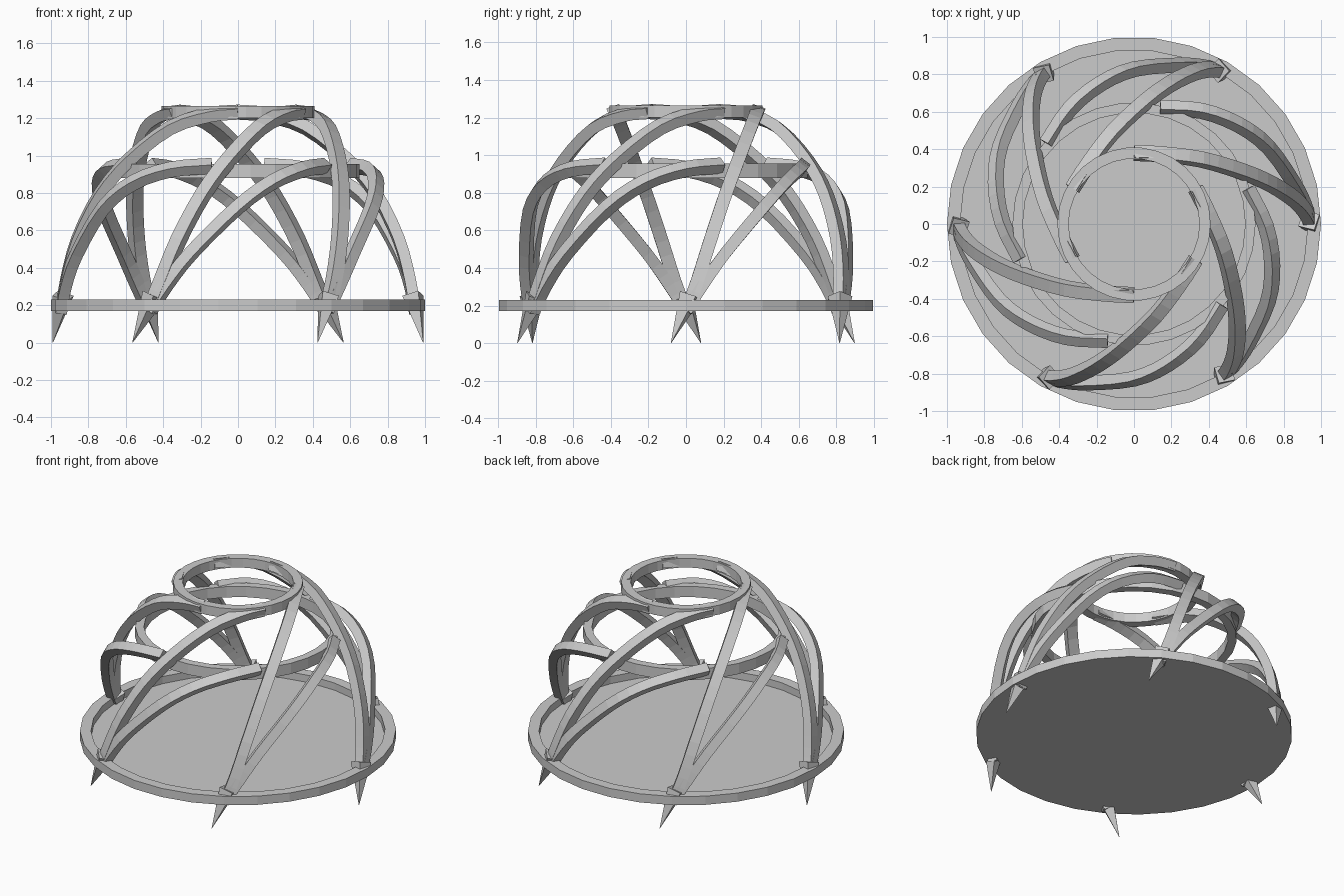
import bpy, bmesh, math
from mathutils import Vector, Matrix

if "Cube" in bpy.data.objects:
    bpy.data.objects.remove(bpy.data.objects["Cube"])


def make_object(name, bm):
    bmesh.ops.recalc_face_normals(bm, faces=bm.faces)
    me = bpy.data.meshes.new(name)
    bm.to_mesh(me)
    bm.free()
    ob = bpy.data.objects.new(name, me)
    bpy.context.collection.objects.link(ob)
    return ob


def ring(name, profile, sides):
    # revolve a closed (radius, z) profile about the z axis
    bm = bmesh.new()
    loops = []
    for i in range(sides):
        a = 2 * math.pi * i / sides
        loops.append([bm.verts.new((r * math.cos(a), r * math.sin(a), z)) for r, z in profile])
    n = len(profile)
    for i in range(sides):
        p, q = loops[i], loops[(i + 1) % sides]
        for j in range(n):
            k = (j + 1) % n
            bm.faces.new((p[j], q[j], q[k], p[k]))
    return make_object(name, bm)


def smooth_path(pts, steps=3):
    # Catmull-Rom through the control points
    p = [Vector(v) for v in pts]
    p = [2 * p[0] - p[1]] + p + [2 * p[-1] - p[-2]]
    out = []
    for i in range(1, len(p) - 2):
        a, b, c, d = p[i - 1:i + 3]
        for s in range(steps):
            t = s / steps
            out.append(0.5 * (2 * b + (c - a) * t + (2 * a - 5 * b + 4 * c - d) * t * t
                              + (3 * b - a - 3 * c + d) * t ** 3))
    out.append(p[-2])
    return out


def arm(name, pts, normal, width, depth, angle):
    # square bar swept along an arch lying in a tilted plane
    path = smooth_path(pts)
    normal = Vector(normal).normalized()
    bm = bmesh.new()
    loops = []
    for i, c in enumerate(path):
        t = (path[min(i + 1, len(path) - 1)] - path[max(i - 1, 0)]).normalized()
        v = t.cross(normal).normalized()
        u = v.cross(t).normalized()
        loops.append([bm.verts.new(c + u * sx * width / 2 + v * sy * depth / 2)
                      for sx, sy in ((-1, -1), (1, -1), (1, 1), (-1, 1))])
    for p, q in zip(loops, loops[1:]):
        for j in range(4):
            k = (j + 1) % 4
            bm.faces.new((p[j], p[k], q[k], q[j]))
    bm.faces.new(loops[0])
    bm.faces.new(loops[-1])
    bm.transform(Matrix.Rotation(angle, 4, 'Z'))
    return make_object(name, bm)


def spike(name, base, tip, radius, angle):
    # four-sided pointed foot
    base, tip = Vector(base), Vector(tip)
    d = tip - base
    bm = bmesh.new()
    bmesh.ops.create_cone(bm, cap_ends=True, segments=4, radius1=radius, radius2=0.001, depth=d.length)
    rot = d.to_track_quat('Z', 'Y').to_matrix().to_4x4()
    bm.transform(Matrix.Translation((base + tip) / 2) @ rot)
    bm.transform(Matrix.Rotation(angle, 4, 'Z'))
    return make_object(name, bm)


# base tray: rim and thin floor
ring("base_rim", [(0.93, 0.17), (1.0, 0.17), (1.0, 0.23), (0.93, 0.23)], 30)
bm = bmesh.new()
bmesh.ops.create_cone(bm, cap_ends=True, segments=30, radius1=0.96, radius2=0.96, depth=0.01)
bm.transform(Matrix.Translation((0, 0, 0.175)))
make_object("base_floor", bm)

# two horizontal hoops
ring("upper_hoop", [(0.35, 1.2), (0.41, 1.2), (0.41, 1.265), (0.35, 1.265)], 30)
ring("lower_hoop", [(0.595, 0.88), (0.65, 0.88), (0.65, 0.955), (0.595, 0.955)], 30)

# six feet, each with a tall arm, a short arm and a spike
UPPER = [(0.945, 0.0, 0.17), (0.92, 0.06, 0.33), (0.86, 0.13, 0.55), (0.74, 0.21, 0.79),
         (0.58, 0.28, 0.98), (0.36, 0.345, 1.15), (0.15, 0.372, 1.218), (0.0, 0.38, 1.232)]
LOWER = [(0.945, 0.0, 0.17), (0.92, 0.09, 0.31), (0.86, 0.21, 0.48), (0.72, 0.41, 0.72),
         (0.56, 0.53, 0.855), (0.36, 0.605, 0.925), (0.14, 0.62, 0.945)]
for i in range(6):
    a = i * math.pi / 3
    arm(f"tall_arm_{i}", UPPER, (0, 0.94, -0.34), 0.07, 0.06, a)
    arm(f"short_arm_{i}", LOWER, (0, 0.79, -0.61), 0.062, 0.06, a)
    spike(f"foot_spike_{i}", (0.935, 0.02, 0.25), (0.99, -0.08, 0.0), 0.065, a)
